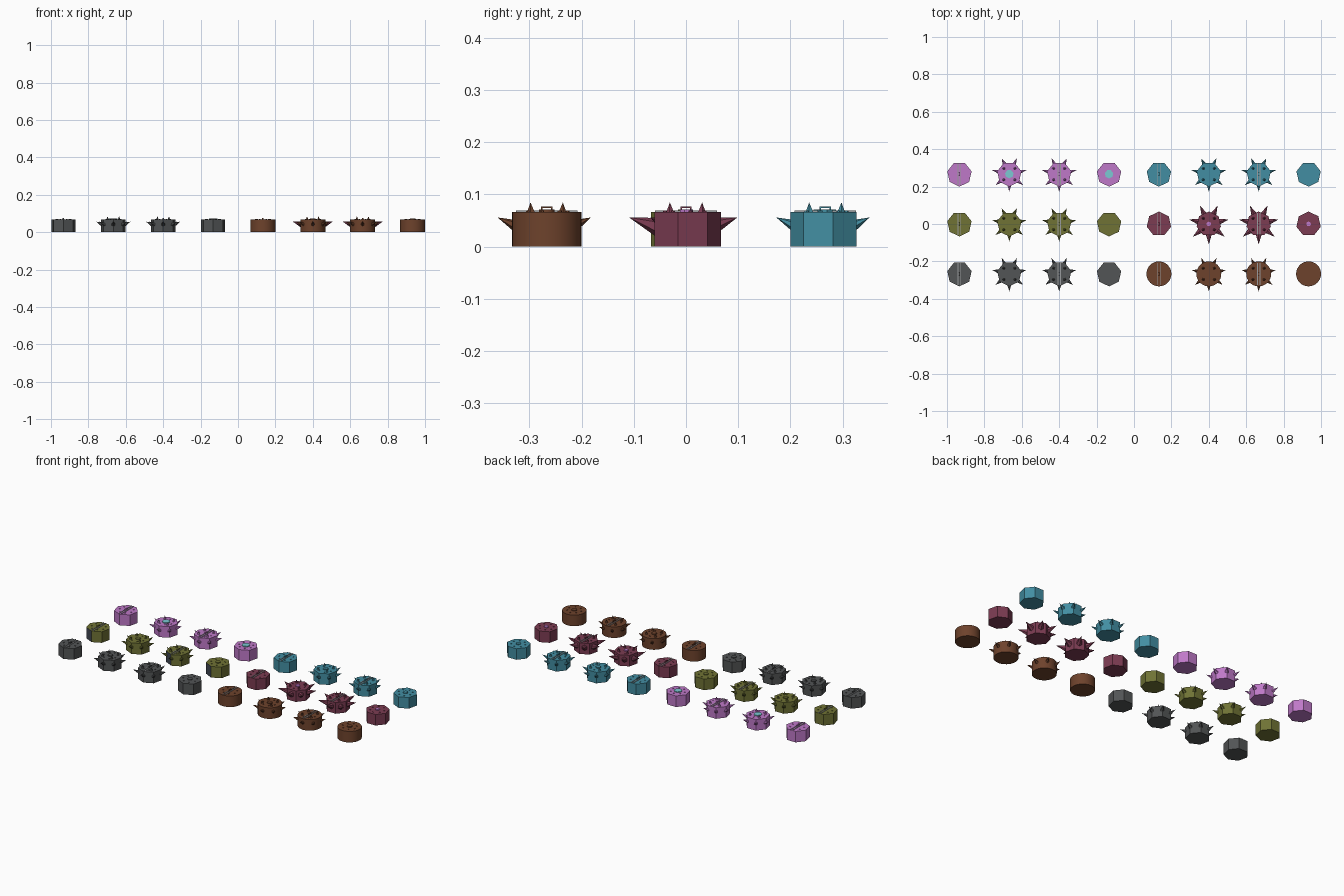
import bpy, bmesh, math
from mathutils import Vector, Matrix

if "Cube" in bpy.data.objects:
    bpy.data.objects.remove(bpy.data.objects["Cube"])

def mat(name, r, g, b):
    m = bpy.data.materials.new(name)
    m.diffuse_color = (r, g, b, 1)
    m.use_nodes = True
    m.node_tree.nodes["Principled BSDF"].inputs["Base Color"].default_value = m.diffuse_color
    return m

M = {
    'grey': mat('dark grey', .085, .09, .092),
    'olive': mat('olive', .16, .17, .035),
    'pink': mat('orchid pink', .52, .19, .58),
    'brown': mat('brown', .155, .055, .025),
    'crimson': mat('crimson', .20, .045, .085),
    'teal': mat('teal', .055, .27, .36),
    'strap': mat('light grey', .33, .34, .35),
    'cyan': mat('pale cyan', .2, .58, .65),
    'slate': mat('slate', .055, .065, .09),
}
U = 1 / 15            # piece radius and height
PITCH = 4 * U

def finish(name, bm, loc, mats):
    bmesh.ops.recalc_face_normals(bm, faces=bm.faces)
    me = bpy.data.meshes.new(name)
    bm.to_mesh(me)
    bm.free()
    for m in mats:
        me.materials.append(M[m])
    ob = bpy.data.objects.new(name, me)
    ob.location = loc
    bpy.context.collection.objects.link(ob)
    return ob

def prism(bm, n, r, z0, z1, start, c=(0, 0)):
    ring = [[bm.verts.new((c[0] + r * math.cos(start + 2 * math.pi * k / n),
                           c[1] + r * math.sin(start + 2 * math.pi * k / n), z))
             for k in range(n)] for z in (z0, z1)]
    bm.faces.new(ring[0][::-1])
    bm.faces.new(ring[1])
    for k in range(n):
        j = (k + 1) % n
        bm.faces.new((ring[0][k], ring[0][j], ring[1][j], ring[1][k]))

def cone(bm, base, tip, r, n=6):
    base, tip = Vector(base), Vector(tip)
    d = tip - base
    rot = d.to_track_quat('Z', 'Y').to_matrix().to_4x4()
    bmesh.ops.create_cone(bm, cap_ends=True, segments=n, radius1=r, radius2=0,
                          depth=d.length,
                          matrix=Matrix.Translation((base + tip) / 2) @ rot)

def box(bm, x, y, z, sx, sy, sz):
    bmesh.ops.create_cube(bm, size=1, matrix=Matrix.Translation((x, y, z))
                          @ Matrix.Diagonal((sx, sy, sz, 1)))

def piece(col, row, color):
    loc = (-14 * U + PITCH * col, PITCH * (row - 1), 0)
    tag = f'{color}_{col}'
    spiked = col % 4 in (1, 2)
    banded = col % 2 == 0
    start = math.pi / 2 if color == 'crimson' else -math.pi / 2

    # body
    bm = bmesh.new()
    n = 32 if color == 'brown' else 7
    prism(bm, n, U, 0, U, start)
    ob = finish('body_' + tag, bm, loc, [color, 'slate'])
    if color == 'olive' and col != 1:      # dark front-left side panel
        for p in ob.data.polygons:
            if p.normal.y < -.3 and p.normal.x < 0:
                p.material_index = 1
    if n == 32:
        for p in ob.data.polygons:
            p.use_smooth = abs(p.normal.z) < .5
        ob.data.set_sharp_from_angle(angle=math.radians(40))

    # small studs on the lid
    bm = bmesh.new()
    for k in range(7):
        a = start + 2 * math.pi * (k + .5) / 7
        prism(bm, 6, .004, U - .001, U + .003, a,
              (.04 * math.cos(a), .04 * math.sin(a)))
    finish('lid_studs_' + tag, bm, loc, [color])

    # side spikes and upright horns
    if spiked:
        big = color == 'crimson'
        tip, r = (.109, .018) if big else (.094, .013)
        bm = bmesh.new()
        for k in range(7):
            a = -math.pi / 2 + 2 * math.pi * k / 7
            c, s = math.cos(a), math.sin(a)
            cone(bm, (.054 * c, .054 * s, .038), (tip * c, tip * s, .056), r)
        for sx in (-1, 1):
            for sy in (-1, 1):
                cone(bm, (sx * .03, sy * .03, U - .001),
                     (sx * .031, sy * .031, .085), .008, 5)
        finish('spikes_' + tag, bm, loc, [color])

    # twin rails with a square staple, or a central stud
    if banded:
        bm = bmesh.new()
        for sx in (-1, 1):
            box(bm, sx * .007, 0, U + .001, .004, .118, .004)
        finish('rails_' + tag, bm, loc, ['strap'])
        bm = bmesh.new()
        for sy in (-1, 1):
            box(bm, 0, sy * .0095, U + .004, .008, .003, .01)
        box(bm, 0, 0, U + .0085, .008, .022, .003)
        finish('staple_' + tag, bm, loc, [color])
    else:
        r, m = {'pink': (.023, 'cyan'), 'crimson': (.013, 'pink')}.get(color, (.015, color))
        bm = bmesh.new()
        prism(bm, 32 if n == 32 else 7, r, U - .001, U + .005, start)
        finish('centre_stud_' + tag, bm, loc, [m])

left = ['grey', 'olive', 'pink']
right = ['brown', 'crimson', 'teal']
for row in range(3):
    for col in range(8):
        piece(col, row, (left if col < 4 else right)[row])
